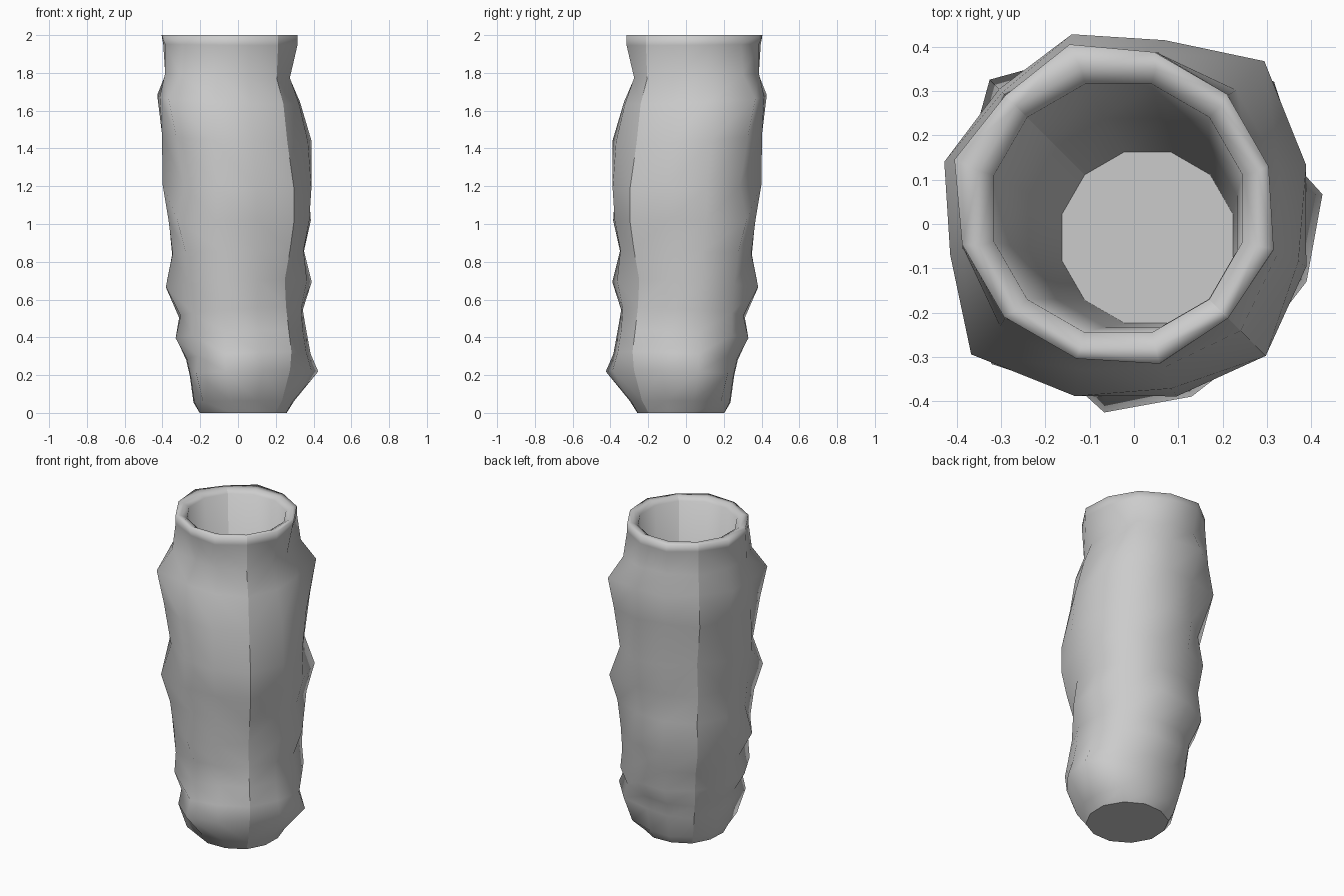
import bpy
import bmesh
from math import sin, cos, pi, radians

cube = bpy.data.objects.get("Cube")
if cube:
    bpy.data.objects.remove(cube, do_unlink=True)

# Heights of the folds, and the radius (in hundredths) of seven upright
# crease lines running from one seam of the half shell to the other
LEVELS = [0, .06, .21, .3, .41, .53, .68, .85, 1.02, 1.2, 1.46, 1.66, 1.79, 1.95, 2]
CREASES = [
    [28, 33, 39, 40, 38, 36, 35, 39, 42, 42, 37, 34, 29, 30, 30],
    [27, 31, 41, 38, 36, 35, 38, 36, 39, 40, 38, 33, 28, 32, 32],
    [26, 30, 43, 39, 37, 35, 40, 36, 40, 39, 41, 35, 29, 32, 33],
    [24, 31, 36, 34, 38, 37, 38, 40, 45, 39, 43, 47, 38, 36, 36],
    [22, 25, 27, 29, 35, 32, 40, 36, 38, 41, 41, 42, 39, 39, 39],
    [20, 24, 26, 28, 33, 32, 39, 36, 38, 40, 40, 45, 40, 42, 43],
    [20, 23, 27, 29, 30, 32, 39, 37, 40, 37, 46, 43, 42, 41, 41],
]
STEPS = len(CREASES)
FLOOR_HEIGHT = 0.05


def outer_ring(level):
    """Half ring of the crumpled outside, with tilted, leaning folds."""
    z = LEVELS[level]
    ring = []
    for step, crease in enumerate(CREASES):
        angle = pi * step / (STEPS - 1)
        fold = z + 0.03 * sin(pi * z) * cos(angle)
        angle += 0.16 * sin(angle) * (z - 0.97)
        radius = crease[level] / 100
        ring.append((radius * cos(angle), radius * sin(angle), fold))
    return ring


def round_ring(centre, radius, z):
    """Regular half ring for the lip and the inside wall."""
    angles = [pi * step / (STEPS - 1) for step in range(STEPS)]
    return [(centre + radius * cos(a), radius * sin(a), z) for a in angles]


def make_material(name, colour):
    mat = bpy.data.materials.new(name)
    mat.use_nodes = True
    mat.diffuse_color = colour
    mat.node_tree.nodes["Principled BSDF"].inputs["Base Color"].default_value = colour
    return mat


# Outside, rounded lip and tapered inside as one continuous strip of rings
rings = [outer_ring(level) for level in range(len(LEVELS))]
rings += [
    round_ring(-0.05, 0.325, 2),
    round_ring(-0.05, 0.29, 1.98),
    round_ring(-0.004, 0.243, 1),
    round_ring(0.043, 0.2, FLOOR_HEIGHT),
]

bm = bmesh.new()
verts = [[bm.verts.new(co) for co in ring] for ring in rings]
for low, high in zip(verts, verts[1:]):
    for j in range(STEPS - 1):
        face = bm.faces.new((low[j], low[j + 1], high[j + 1], high[j]))
        face.smooth = True

# Flat underside and inside floor
bm.faces.new(verts[0][::-1])
bm.faces.new(verts[-1])

mesh = bpy.data.meshes.new("crumpled_vase")
bm.to_mesh(mesh)
bm.free()
mesh.materials.append(make_material("plain grey", (0.6, 0.6, 0.6, 1)))

vase = bpy.data.objects.new("crumpled_vase", mesh)
bpy.context.collection.objects.link(vase)
vase.rotation_euler.z = radians(-45)

# Second half, left unmerged so the seam stays a crisp crease
mirror = vase.modifiers.new("other_half", 'MIRROR')
mirror.use_axis = (False, True, False)
mirror.use_mirror_merge = False
